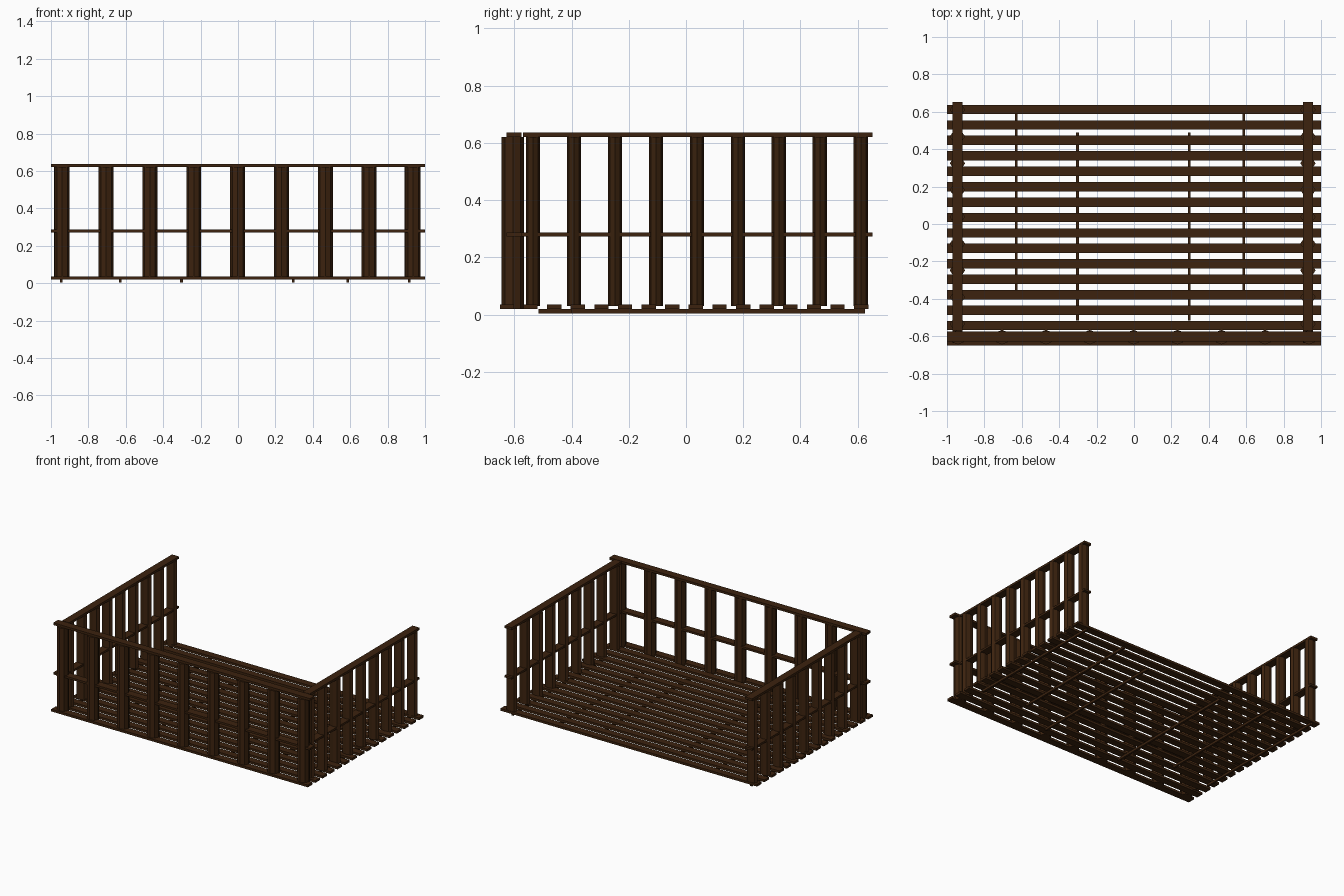
import bpy
import bmesh
from mathutils import Matrix, Vector

cube = bpy.data.objects.get("Cube")
if cube:
    bpy.data.objects.remove(cube, do_unlink=True)


def make_material(name, rgb):
    mat = bpy.data.materials.new(name)
    mat.use_nodes = True
    color = (*rgb, 1)
    mat.diffuse_color = color
    bsdf = mat.node_tree.nodes["Principled BSDF"]
    bsdf.inputs["Base Color"].default_value = color
    bsdf.inputs["Roughness"].default_value = 0.8
    return mat


wood = make_material("dark brown wood", (0.045, 0.0165, 0.0045))


def finish(name, bm):
    mesh = bpy.data.meshes.new(name)
    bm.to_mesh(mesh)
    bm.free()
    mesh.materials.append(wood)
    obj = bpy.data.objects.new(name, mesh)
    bpy.context.collection.objects.link(obj)
    return obj


def beam(name, x, y, z):
    """Box spanning the given (low, high) ranges."""
    low, high = (Vector(p) for p in zip(x, y, z))
    bm = bmesh.new()
    place = Matrix.Translation((low + high) / 2) @ Matrix.Diagonal((*(high - low), 1))
    bmesh.ops.create_cube(bm, size=1, matrix=place)
    return finish(name, bm)


def post(name, x, y, z, width, depth):
    """Eight-sided upright with an oval section."""
    bm = bmesh.new()
    place = Matrix.Translation((x, y, sum(z) / 2)) @ Matrix.Diagonal((width, depth, 1, 1))
    bmesh.ops.create_cone(bm, cap_ends=True, segments=8, radius1=0.5, radius2=0.5,
                          depth=z[1] - z[0], matrix=place)
    return finish(name, bm)


# Floor planks
for i in range(16):
    y = 0.612 - i * 0.0825
    beam(f"floor_plank_{i + 1}", (-1, 1), (y - 0.025, y + 0.025), (0.02, 0.036))

# Thin bearers under the floor
bearers = {-0.945: (-0.4, 0.625), 0.915: (-0.4, 0.625),
           -0.63: (-0.36, 0.6), 0.587: (-0.36, 0.6),
           -0.302: (-0.515, 0.49), 0.296: (-0.515, 0.49)}
for i, (x, span) in enumerate(bearers.items()):
    beam(f"floor_bearer_{i + 1}", (x - 0.007, x + 0.007), span, (0.004, 0.02))

# Rails along the front and both sides
left_x, right_x, front_y = 0.93, -0.944, -0.601
for level, z in (("top", (0.62, 0.636)), ("middle", (0.272, 0.286))):
    beam(f"front_{level}_rail", (-1, 1), (front_y - 0.027, front_y + 0.027), z)
    start = -0.57 if level == "top" else -0.635
    for side, x in (("left", left_x), ("right", right_x)):
        beam(f"{side}_{level}_rail", (x - 0.027, x + 0.027), (start, 0.652), z)

# Uprights
for i in range(9):
    post(f"front_post_{i + 1}", -0.94 + i * 0.2345, front_y - 0.004, (0.02, 0.62), 0.08, 0.078)
    for side, x in (("left", left_x), ("right", right_x)):
        post(f"{side}_post_{i + 1}", x, 0.611 - i * 0.1432, (0.03, 0.62), 0.082, 0.05)
